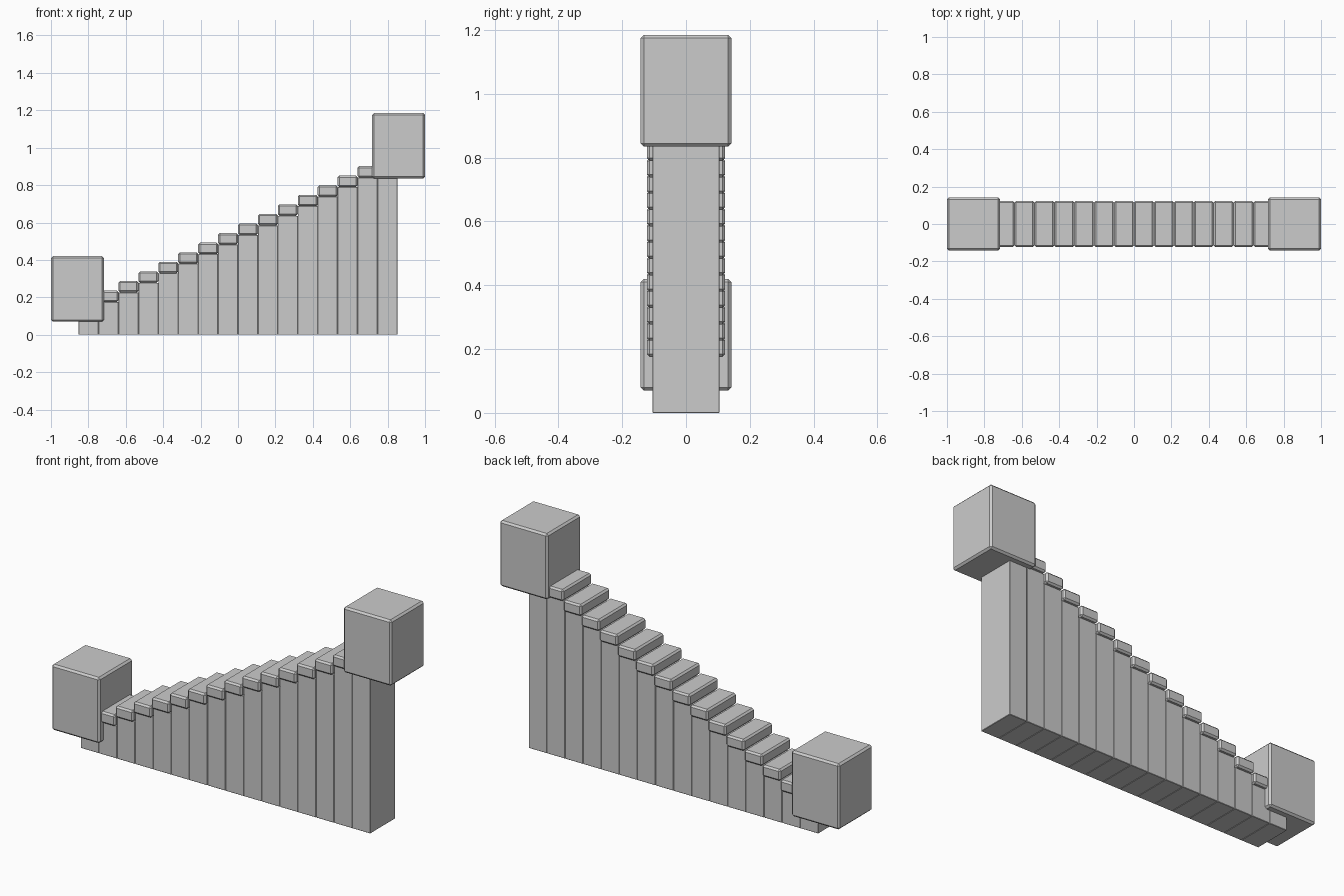
import bpy

cube = bpy.data.objects.get("Cube")
if cube:
    bpy.data.objects.remove(cube, do_unlink=True)

stone = bpy.data.materials.new("grey stone")
stone.use_nodes = True
GREY = (0.6, 0.6, 0.6, 1)
stone.diffuse_color = GREY
stone.node_tree.nodes["Principled BSDF"].inputs["Base Color"].default_value = GREY


def block(name, x, half_depth, z, chamfer):
    """Chamfered box spanning the x and z ranges, centred on y."""
    bpy.ops.mesh.primitive_cube_add(
        size=1, location=(sum(x) / 2, 0, sum(z) / 2))
    ob = bpy.context.object
    ob.name = name
    ob.scale = (x[1] - x[0], 2 * half_depth, z[1] - z[0])
    bpy.ops.object.transform_apply(location=False, rotation=False, scale=True)
    bevel = ob.modifiers.new("chamfer", 'BEVEL')
    bevel.width = chamfer
    bevel.segments = 1
    ob.data.materials.append(stone)
    return ob


COUNT = 16
WIDTH = 1.704 / COUNT
RISE = 0.0512
CAP = 0.061

# Stepped wall: one column per step, with an overhanging cap on each
for i in range(COUNT):
    left = (i - COUNT / 2) * WIDTH
    span = (left, left + WIDTH)
    top = 0.175 + (i - 1) * RISE
    block(f"wall_column_{i + 1}", span, 0.105, (0, top), 0.002)
    if 0 < i < COUNT - 1:
        block(f"step_cap_{i + 1}", span, 0.123, (top, top + CAP), 0.009)

# End posts
block("lower_post", (-1, -0.717), 0.142, (0.07, 0.42), 0.01)
block("upper_post", (0.717, 1), 0.142, (0.835, 1.185), 0.01)
